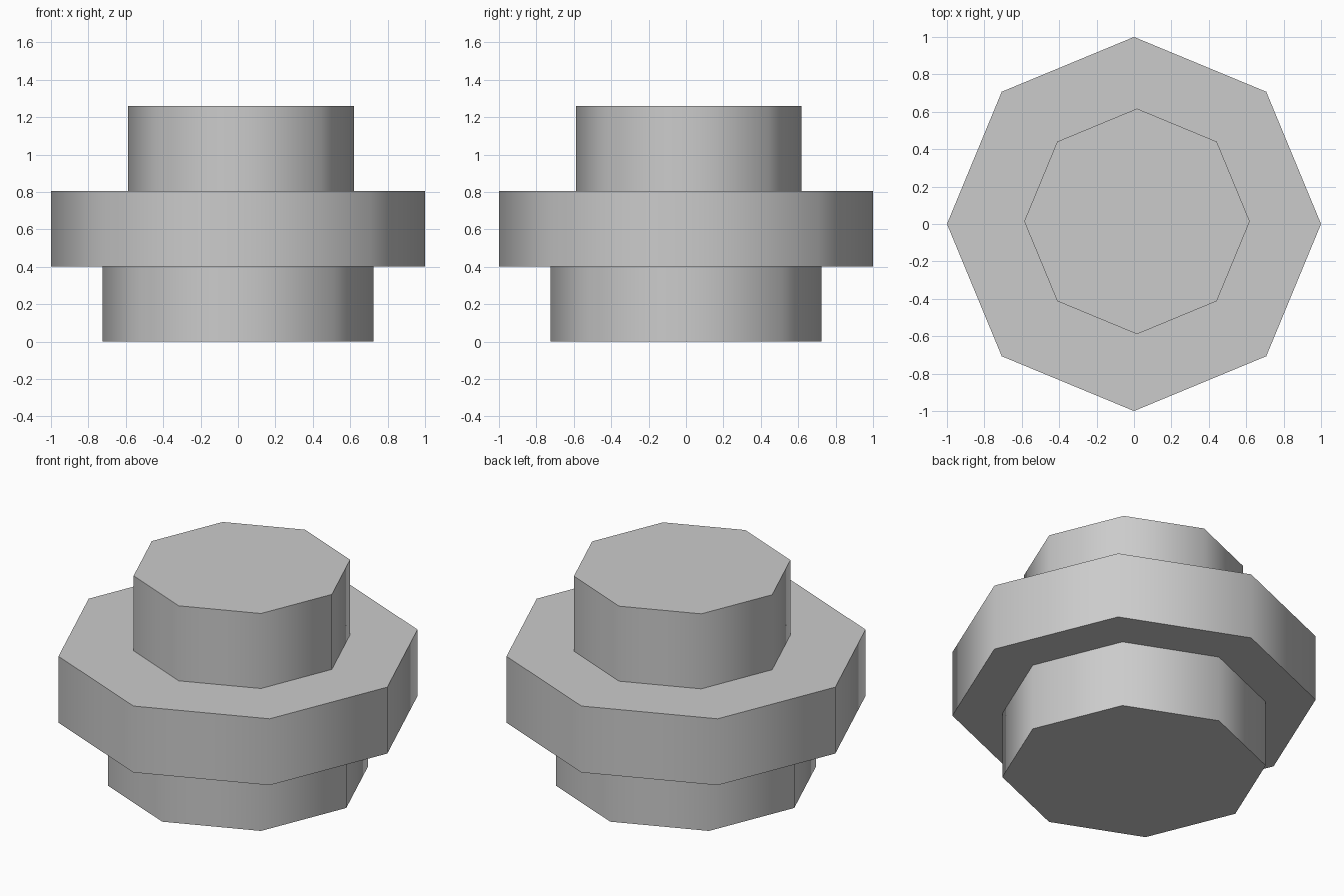
import bpy
from math import radians

if "Cube" in bpy.data.objects:
    bpy.data.objects.remove(bpy.data.objects["Cube"])


def octagon_block(name, radius, z0, z1, x=0.0, y=0.0):
    """Eight-sided prism with corners on the x and y axes."""
    bpy.ops.mesh.primitive_cylinder_add(
        vertices=8, radius=radius, depth=z1 - z0, location=(x, y, (z0 + z1) / 2))
    block = bpy.context.object
    block.name = name
    # Soft shading round the sides, crisp rims
    bpy.ops.object.shade_smooth_by_angle(angle=radians(50))
    return block


# Narrow foot, wide collar and slightly off-centre top knob
octagon_block("lower_block", 0.725, 0.0, 0.403)
octagon_block("wide_collar", 1.0, 0.403, 0.805)
octagon_block("top_knob", 0.603, 0.805, 1.259, 0.016, 0.014)
